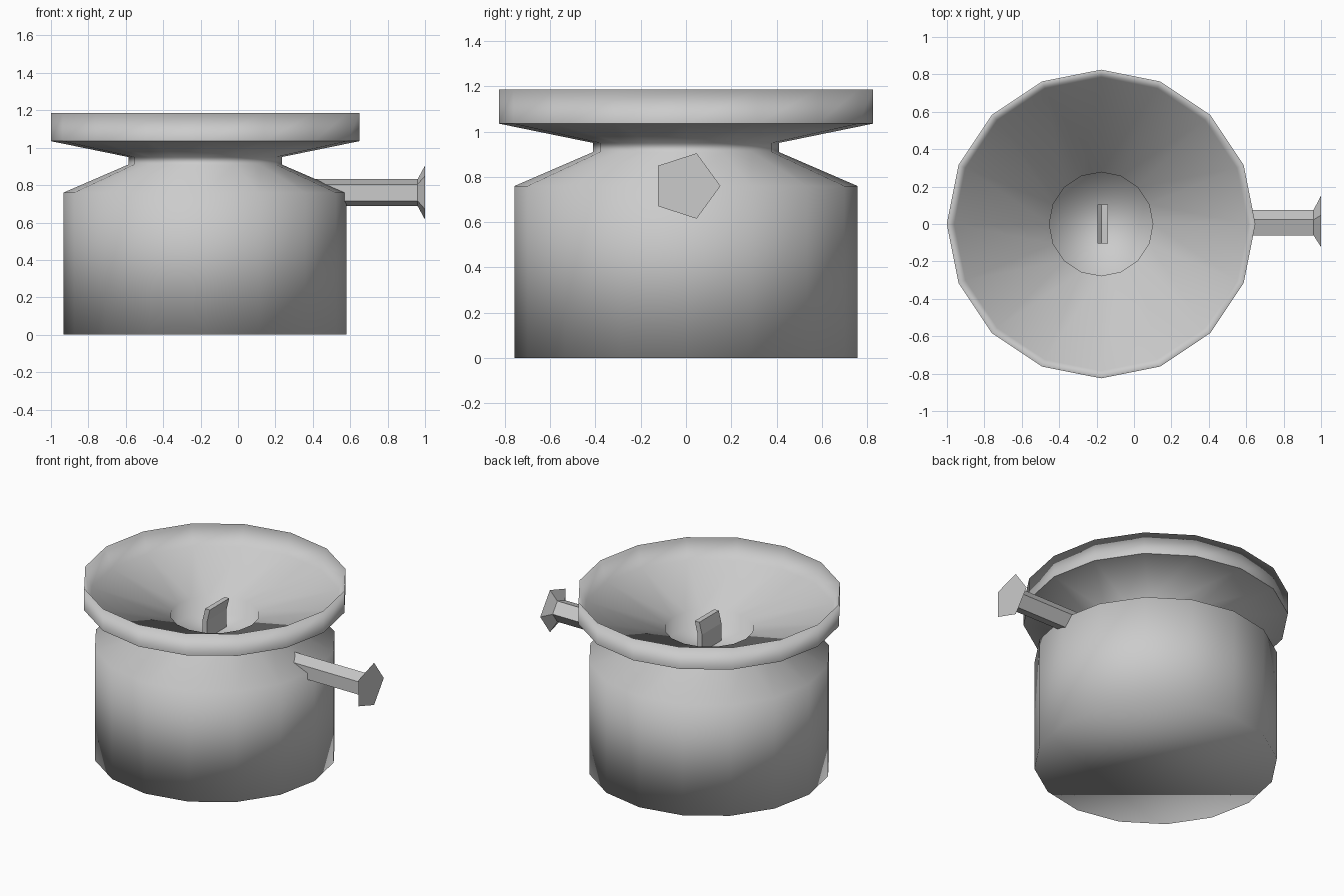
import bpy, math

cube = bpy.data.objects.get("Cube")
if cube:
    bpy.data.objects.remove(cube, do_unlink=True)

grey = bpy.data.materials.new("plain_grey")
grey.use_nodes = True
colour = (0.6, 0.6, 0.6, 1)
grey.diffuse_color = colour
grey.node_tree.nodes["Principled BSDF"].inputs["Base Color"].default_value = colour

CX = -0.176  # axis of the round body


def add_object(name, verts, faces, smooth):
    mesh = bpy.data.meshes.new(name)
    mesh.from_pydata(verts, [], faces)
    mesh.materials.append(grey)
    mesh.polygons.foreach_set("use_smooth", [smooth] * len(mesh.polygons))
    obj = bpy.data.objects.new(name, mesh)
    bpy.context.collection.objects.link(obj)


def sweep(name, rings, smooth=False, cap_start=True, cap_end=True):
    """Skin a list of equal vertex rings and cap the chosen ends."""
    n = len(rings[0])
    verts = [v for ring in rings for v in ring]
    faces = []
    if cap_start:
        faces.append(tuple(reversed(range(n))))
    if cap_end:
        faces.append(tuple(range(len(verts) - n, len(verts))))
    for r in range(len(rings) - 1):
        for i in range(n):
            j = (i + 1) % n
            faces.append((r * n + i, r * n + j, (r + 1) * n + j, (r + 1) * n + i))
    add_object(name, verts, faces, smooth)


def circle(n, radius):
    return [(radius * math.cos(math.tau * i / n), radius * math.sin(math.tau * i / n))
            for i in range(n)]


def turned(profile):
    return [[(CX + x, y, z) for x, y in circle(16, r)] for r, z in profile]


# Drum with sloping shoulder, neck and flared underside of the bowl
drum = [(0.757, 0), (0.757, 0.76), (0.41, 0.91), (0.41, 0.95), (0.825, 1.035)]
sweep("body", turned(drum), smooth=True, cap_end=False)

# Raised rim with a steep inner wall, shallow funnel floor and recessed well
bowl = [(0.825, 1.035), (0.825, 1.185), (0.785, 1.047), (0.277, 0.94), (0.277, 0.82)]
sweep("rim_and_funnel", turned(bowl), smooth=True, cap_start=False)

# Five-sided side handle with a flared end
rod = [(0.3, 0.075), (0.96, 0.075), (1.0, 0.152)]
sweep("handle", [[(x, a, 0.76 + b) for a, b in circle(5, r)] for x, r in rod])

# Slightly bent upright blade in the well
blade = [(-0.195, -0.16, 0.8), (-0.195, -0.16, 0.94), (-0.175, -0.14, 1.02)]
sweep("blade", [[(a, -0.105, z), (b, -0.105, z), (b, 0.105, z), (a, 0.105, z)]
                for a, b, z in blade])
